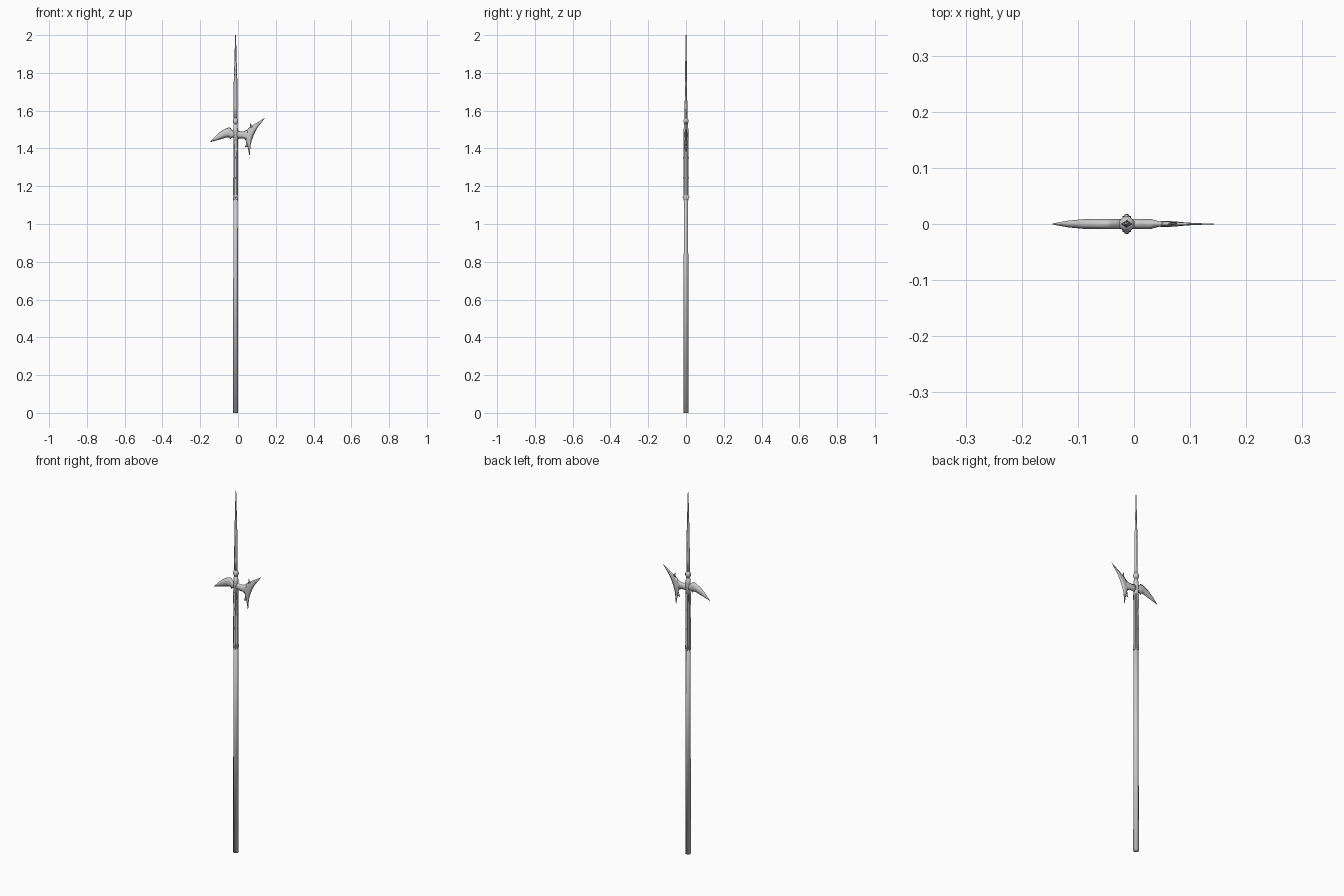
import bpy, bmesh, math
from mathutils import Matrix

CX = -0.013  # shaft axis


def finish(name, bm, smooth=False):
    bmesh.ops.recalc_face_normals(bm, faces=bm.faces[:])
    for f in bm.faces:
        f.smooth = smooth
    me = bpy.data.meshes.new(name)
    bm.to_mesh(me)
    bm.free()
    ob = bpy.data.objects.new(name, me)
    bpy.context.collection.objects.link(ob)
    return ob


def skin(name, rings, smooth=False, spin=0.0):
    """Loft closed rings; spin turns the result about the shaft axis."""
    bm = bmesh.new()
    rows = [[bm.verts.new(p) for p in ring] for ring in rings]
    n = len(rows[0])
    for a, b in zip(rows, rows[1:]):
        for i in range(n):
            j = (i + 1) % n
            bm.faces.new((a[i], a[j], b[j], b[i]))
    bm.faces.new(rows[0][::-1])
    bm.faces.new(rows[-1])
    if spin:
        bmesh.ops.rotate(bm, verts=bm.verts[:], cent=(CX, 0, 0),
                         matrix=Matrix.Rotation(spin, 3, 'Z'))
    return finish(name, bm, smooth)


def turned(name, profile, sides, phase=0.0, smooth=False):
    """Rings around the shaft axis; profile holds (x radius, y radius, z)."""
    return skin(name, [[(CX + rx * math.cos(phase + math.tau * i / sides),
                         ry * math.sin(phase + math.tau * i / sides), z)
                        for i in range(sides)] for rx, ry, z in profile], smooth)


def blade(name, stations):
    """Flat-sided loft with bevelled edges; stations hold (x1, z1, x2, z2, half thickness)."""
    rings = []
    for x1, z1, x2, z2, t in stations:
        def at(f, y):
            return (x1 + (x2 - x1) * f, y, z1 + (z2 - z1) * f)
        rings.append([at(0, 0), at(0.3, -t), at(0.7, -t), at(1, 0), at(0.7, t), at(0.3, t)])
    return skin(name, rings, True)


# Wooden shaft: plain octagonal prism, shaded softly over its ends
Q = math.pi / 8
turned("shaft", [(0.0145, 0.0145, 0), (0.0118, 0.0118, 1.42)], 8, Q, True)

# Socket, collar and long flattened top spike
turned("socket", [(0.0125, 0.0125, 1.40), (0.0135, 0.0135, 1.50), (0.010, 0.010, 1.53)], 8, Q, True)
turned("collar", [(0.010, 0.010, 1.528), (0.0150, 0.0140, 1.540),
                  (0.0150, 0.0140, 1.550), (0.009, 0.008, 1.562)], 8, Q, True)
turned("top_spike", [(0.0100, 0.0075, 1.555), (0.0105, 0.0070, 1.62), (0.0095, 0.0055, 1.755),
                     (0.0070, 0.0045, 1.83), (0.0045, 0.0030, 1.92), (0.0020, 0.0015, 2.0)], 4, 0, True)

# Four langets down the shaft, with rivets on the front and back ones
for k, side in enumerate(("front", "right", "back", "left")):
    spin = k * math.pi / 2
    wide = k % 2 == 0
    out = 0.0 if wide else 0.0015
    rings = []
    for z, w, y in ((1.125, 0.003, 0.0142), (1.135, 0.0075, 0.0145), (1.150, 0.0075, 0.0143),
                    (1.158, 0.0060, 0.0140), (1.35, 0.0060, 0.0132), (1.44, 0.0070, 0.0132)):
        y -= out
        rings.append([(CX - w, -y + 0.006, z), (CX + w, -y + 0.006, z),
                      (CX + w, -y, z), (CX - w, -y, z)])
    skin(side + "_langet", rings, False, spin)
    if wide:
        s = -1 if k == 0 else 1
        for n, (z, y) in enumerate(((1.142, 0.0142), (1.245, 0.0132), (1.35, 0.0130))):
            bm = bmesh.new()
            bmesh.ops.create_uvsphere(bm, u_segments=8, v_segments=4, radius=1)
            bm.transform(Matrix.Translation((CX, s * y, z)) @ Matrix.Diagonal((0.005, 0.004, 0.005, 1)))
            finish(f"{side}_rivet_{n + 1}", bm, True)

# Drooping rear beak
blade("beak", [(-0.010, 1.490, -0.010, 1.452, 0.009), (-0.030, 1.497, -0.030, 1.458, 0.009),
               (-0.040, 1.509, -0.040, 1.448, 0.009), (-0.050, 1.511, -0.047, 1.459, 0.009),
               (-0.068, 1.504, -0.064, 1.457, 0.009), (-0.092, 1.490, -0.090, 1.449, 0.0085),
               (-0.118, 1.466, -0.116, 1.442, 0.006), (-0.1455, 1.437, -0.1455, 1.433, 0.0008)])

# Axe neck and crescent
blade("axe_neck", [(-0.010, 1.500, -0.010, 1.448, 0.009), (0.012, 1.490, 0.012, 1.453, 0.009),
                   (0.030, 1.490, 0.030, 1.452, 0.009), (0.045, 1.498, 0.042, 1.442, 0.005),
                   (0.062, 1.500, 0.060, 1.440, 0.0025)])
# first point lies on the cutting edge, second on the inner edge
blade("axe_crescent", [(0.143, 1.562, 0.141, 1.562, 0.0005), (0.120, 1.532, 0.108, 1.541, 0.0015),
                       (0.102, 1.508, 0.080, 1.524, 0.0025), (0.089, 1.483, 0.054, 1.507, 0.004),
                       (0.080, 1.462, 0.036, 1.478, 0.005), (0.073, 1.442, 0.036, 1.455, 0.005),
                       (0.068, 1.424, 0.045, 1.434, 0.003), (0.065, 1.398, 0.052, 1.404, 0.002),
                       (0.0620, 1.362, 0.0600, 1.362, 0.0005)])
# Small barbs behind the crescent
blade("upper_barb", [(0.058, 1.505, 0.082, 1.518, 0.0025), (0.064, 1.518, 0.073, 1.522, 0.0018),
                     (0.065, 1.534, 0.067, 1.534, 0.0005)])
blade("lower_barb", [(0.043, 1.434, 0.054, 1.408, 0.0025), (0.041, 1.418, 0.046, 1.408, 0.0018),
                     (0.036, 1.407, 0.037, 1.405, 0.0005)])
